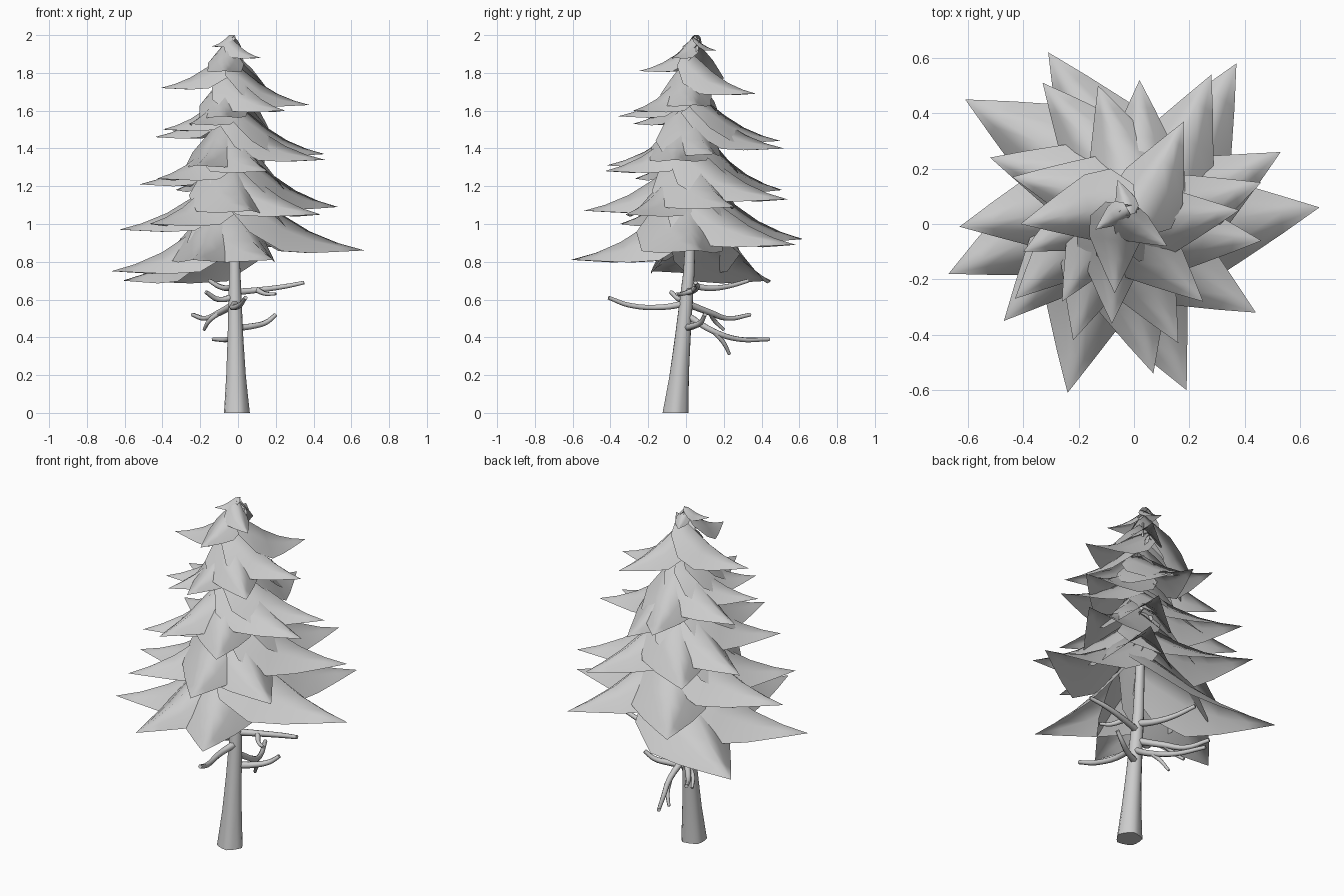
import bpy, math
from mathutils import Vector


def make_object(name, verts, faces):
    me = bpy.data.meshes.new(name)
    me.from_pydata(verts, [], faces)
    me.polygons.foreach_set("use_smooth", [True] * len(me.polygons))
    ob = bpy.data.objects.new(name, me)
    bpy.context.collection.objects.link(ob)
    return ob


def axis(z):
    """Centre line of the leaning trunk."""
    y = -0.055 + 0.085 * min(z / 0.9, 1) + 0.01 * max(z - 0.9, 0)
    return Vector((-0.01 - 0.01 * z, y, z))


# Trunk: lofted rings with a lobed, flared foot
rings = [(0, 0.068), (0.06, 0.063), (0.2, 0.052), (0.4, 0.042), (0.75, 0.030),
         (1.2, 0.02), (1.6, 0.012), (1.97, 0.003)]
n = 15
verts, faces = [], []
for z, r in rings:
    lobe = 0.07 * max(0, 1 - z / 0.3)
    for k in range(n):
        a = math.tau * k / n
        rr = r * (1 + lobe * math.cos(5 * a))
        verts.append(axis(z) + Vector((rr * math.cos(a), rr * math.sin(a), 0)))
for i in range(len(rings) - 1):
    for k in range(n):
        j = (k + 1) % n
        faces.append((i*n + k, i*n + j, (i+1)*n + j, (i+1)*n + k))
make_object("trunk", verts, faces)
base = make_object("trunk_base", verts[:n], [tuple(reversed(range(n)))])


# Bare twigs below the crown: bevelled, tapering curves
def twig(name, pts, r):
    cu = bpy.data.curves.new(name, 'CURVE')
    cu.dimensions = '3D'
    cu.bevel_depth = r
    cu.bevel_resolution = 1
    cu.resolution_u = 4
    cu.use_fill_caps = True
    sp = cu.splines.new('BEZIER')
    sp.bezier_points.add(len(pts) - 1)
    for i, p in enumerate(pts):
        bp = sp.bezier_points[i]
        bp.co = p
        bp.handle_left_type = bp.handle_right_type = 'AUTO'
        bp.radius = 1 - 0.45 * i / (len(pts) - 1)
    ob = bpy.data.objects.new(name, cu)
    bpy.context.collection.objects.link(ob)


twigs = [
    [(-0.01, 0, 0.58), (-0.03, -0.12, 0.56), (0.01, -0.3, 0.57), (0.04, -0.41, 0.61)],
    [(-0.01, 0, 0.58), (-0.1, 0.13, 0.53), (-0.17, 0.22, 0.5), (-0.24, 0.34, 0.52)],
    [(-0.1, 0.13, 0.53), (-0.15, 0.15, 0.49), (-0.18, 0.2, 0.44)],
    [(-0.01, 0, 0.52), (0, 0.15, 0.43), (-0.05, 0.28, 0.39), (-0.13, 0.44, 0.39)],
    [(0, 0.15, 0.43), (-0.02, 0.2, 0.37), (-0.05, 0.23, 0.31)],
    [(-0.01, 0, 0.45), (0.08, 0.04, 0.46), (0.15, 0.08, 0.48), (0.2, 0.1, 0.52)],
    [(-0.01, 0.01, 0.64), (0.1, 0.04, 0.65), (0.25, 0.06, 0.67), (0.35, 0.05, 0.69)],
    [(-0.01, 0.01, 0.68), (-0.05, 0.12, 0.66), (-0.1, 0.22, 0.67), (-0.15, 0.33, 0.70)],
    [(-0.01, 0.01, 0.62), (-0.1, -0.03, 0.6), (-0.17, -0.08, 0.64)],
    [(0.1, 0.04, 0.65), (0.15, -0.02, 0.63), (0.2, -0.05, 0.63)],
]
for i, pts in enumerate(twigs):
    twig("bare_twig_%d" % i, pts, 0.02 if pts[0][0] == -0.01 else 0.015)

# Boughs: pointed, tent-folded sheets, all swept the same way round the trunk
# (along, half width, ridge rise, side droop, sideways sweep) relative to length
profile = [(-0.1, 0.20, 0.60, 0.22, 0.06), (0.1, 0.33, 0.48, 0.34, 0.10),
           (0.35, 0.31, 0.285, 0.29, 0.09), (0.58, 0.205, 0.145, 0.165, 0.06),
           (0.8, 0.10, 0.055, 0.065, 0.03), (1, 0, 0, 0, 0)]


def bough(name, tip):
    tip = Vector(tip)
    root = axis(tip.z + 0.2)
    d = Vector((tip.x - root.x, tip.y - root.y, 0))
    length = d.length
    d.normalize()
    side = Vector((d.y, -d.x, 0))
    verts, faces = [], []
    cols = (-1, -0.5, 0, 0.5, 1)
    for t, w, rise, droop, sweep in profile[:-1]:
        for s in cols:
            off = s * w + sweep * (0.6 + 0.4 * abs(s))
            p = root + d * (t * length) + side * (off * length)
            p.z = tip.z + (rise - droop * abs(s) ** 1.3) * length
            p.z = min(p.z, 2.0)
            verts.append(p)
    verts.append(tip)
    c = len(cols)
    rows = len(profile) - 1
    for i in range(rows - 1):
        for k in range(c - 1):
            faces.append((i*c + k, i*c + k + 1, (i+1)*c + k + 1, (i+1)*c + k))
    for k in range(c - 1):
        faces.append(((rows-1)*c + k, (rows-1)*c + k + 1, len(verts) - 1))
    # Wind so that the sheet faces upward
    make_object(name, verts, [f[::-1] for f in faces])


tiers = [
    [(-0.67, -0.18, 0.75), (-0.61, 0.45, 0.70), (-0.24, -0.61, 0.81),
     (0.19, -0.6, 0.81), (0.67, 0.06, 0.86), (0.37, 0.58, 0.89), (-0.31, 0.62, 0.92)],
    [(-0.63, -0.01, 0.97), (-0.47, -0.35, 1.0), (0.07, -0.54, 1.07),
     (0.44, -0.32, 1.05), (0.53, 0.26, 1.09), (0.28, 0.54, 1.13)],
    [(-0.33, 0.51, 1.18), (-0.52, 0.24, 1.21), (-0.43, -0.27, 1.24),
     (-0.22, -0.42, 1.31), (0.16, -0.43, 1.28), (0.46, -0.06, 1.34)],
    [(0.46, 0.15, 1.37), (0.02, 0.52, 1.4), (-0.13, 0.5, 1.44),
     (-0.44, 0.17, 1.46), (-0.4, -0.1, 1.5), (-0.26, -0.28, 1.53),
     (-0.08, -0.36, 1.57), (0.25, -0.28, 1.6)],
    [(0.38, 0.05, 1.63), (0.18, 0.37, 1.69), (-0.41, 0.0, 1.72), (-0.07, -0.25, 1.81)],
    [(0.12, -0.08, 1.88), (-0.06, 0.16, 1.92), (-0.14, -0.02, 1.94)],
]
for i, tips in enumerate(tiers):
    for k, tip in enumerate(tips):
        bough("bough_tier%d_%d" % (i, k), tip)
